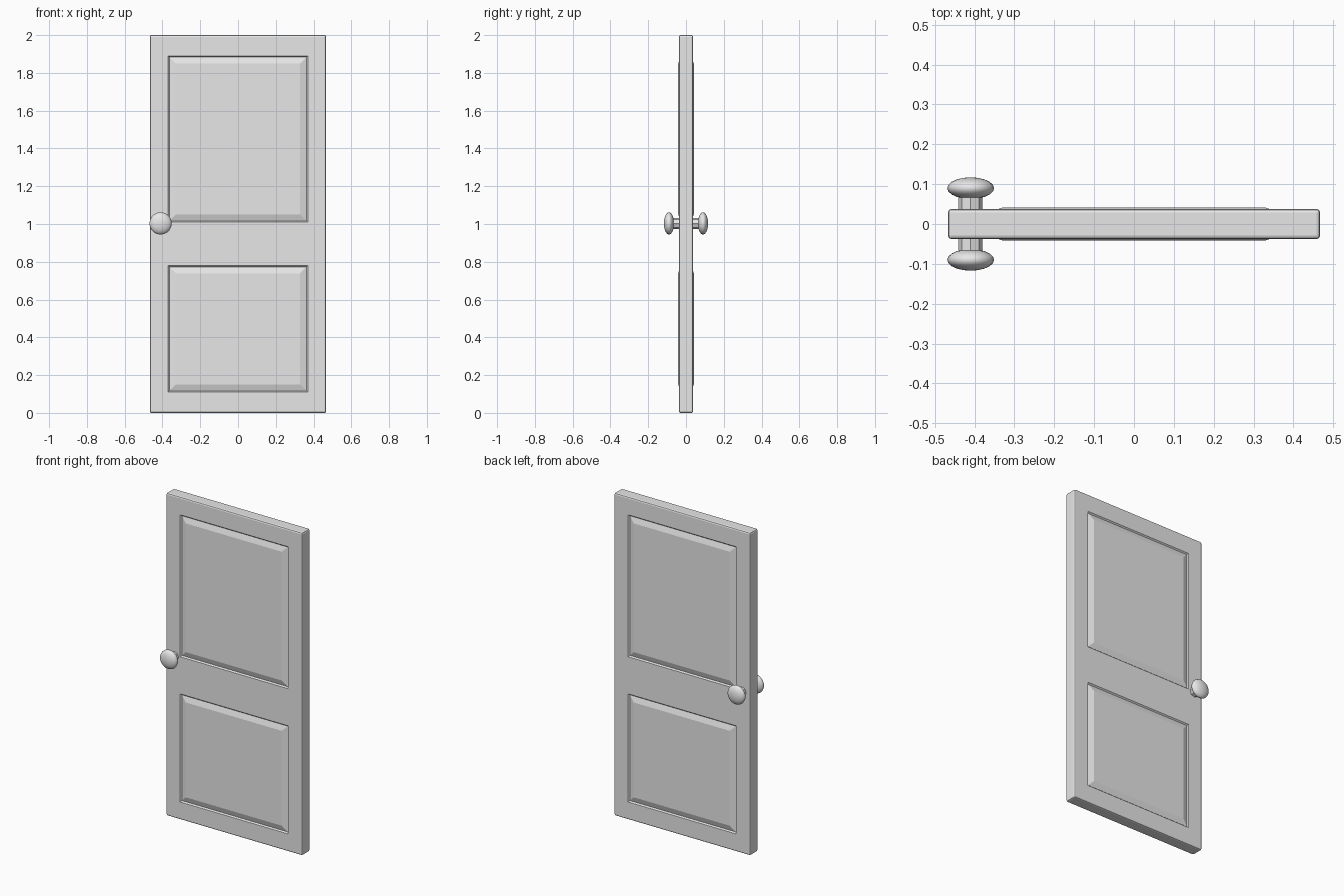
import bpy
import bmesh
import math
from mathutils import Matrix, Vector

if "Cube" in bpy.data.objects:
    bpy.data.objects.remove(bpy.data.objects["Cube"], do_unlink=True)

WIDTH, THICK, HEIGHT = 0.934, 0.076, 2.0
PANEL_X = 0.37
PANELS = [(0.11, 0.78), (1.01, 1.89)]
KNOB_X, KNOB_Z = -0.41, 1.003

grey = bpy.data.materials.new("plain grey")
grey.use_nodes = True
grey.diffuse_color = (0.8, 0.8, 0.8, 1)
grey.node_tree.nodes["Principled BSDF"].inputs["Base Color"].default_value = (0.8, 0.8, 0.8, 1)


def finish(bm, name):
    bmesh.ops.recalc_face_normals(bm, faces=bm.faces)
    mesh = bpy.data.meshes.new(name)
    bm.to_mesh(mesh)
    bm.free()
    mesh.materials.append(grey)
    obj = bpy.data.objects.new(name, mesh)
    bpy.context.collection.objects.link(obj)
    return obj


def cut(bm, point, normal):
    geom = bm.verts[:] + bm.edges[:] + bm.faces[:]
    bmesh.ops.bisect_plane(bm, geom=geom, plane_co=point, plane_no=normal)


# Door slab with softened edges
bm = bmesh.new()
bmesh.ops.create_cube(bm, size=1)
bmesh.ops.scale(bm, vec=(WIDTH, THICK, HEIGHT), verts=bm.verts)
bmesh.ops.translate(bm, vec=(0, 0, HEIGHT / 2), verts=bm.verts)
bmesh.ops.bevel(bm, geom=bm.edges[:], offset=0.009, segments=2, profile=0.5, affect='EDGES')

# Panel outlines cut into both sides
for x in (-PANEL_X, PANEL_X):
    cut(bm, (x, 0, 0), (1, 0, 0))
for span in PANELS:
    for z in span:
        cut(bm, (0, 0, z), (0, 0, 1))


def is_panel(face):
    c = face.calc_center_median()
    return (abs(face.normal.y) > 0.99 and abs(c.x) < PANEL_X
            and any(low < c.z < high for low, high in PANELS))


# Groove around each panel, then a sloped raised field
bm.normal_update()
fields = [f for f in bm.faces if is_panel(f)]
bmesh.ops.inset_individual(bm, faces=fields, thickness=0.01, depth=-0.008)
bmesh.ops.inset_individual(bm, faces=fields, thickness=0.048, depth=0.0115)
finish(bm, "door")


# Knobs: eight-sided stem and flattened ball, one per side
for name, side in (("front", -1), ("back", 1)):
    bm = bmesh.new()
    stem = Matrix.Translation(Vector((KNOB_X, side * 0.055, KNOB_Z))) @ Matrix.Rotation(math.pi / 2, 4, 'X')
    bmesh.ops.create_cone(bm, cap_ends=True, segments=8, radius1=0.03, radius2=0.03,
                          depth=0.06, matrix=stem)
    finish(bm, name + "_knob_stem")

    bm = bmesh.new()
    ball = (Matrix.Translation(Vector((KNOB_X, side * 0.09, KNOB_Z)))
            @ Matrix.Rotation(math.pi / 2, 4, 'X') @ Matrix.Diagonal((1, 1, 0.46, 1)))
    bmesh.ops.create_uvsphere(bm, u_segments=20, v_segments=10, radius=0.059, matrix=ball)
    for face in bm.faces:
        face.smooth = True
    finish(bm, name + "_knob")
